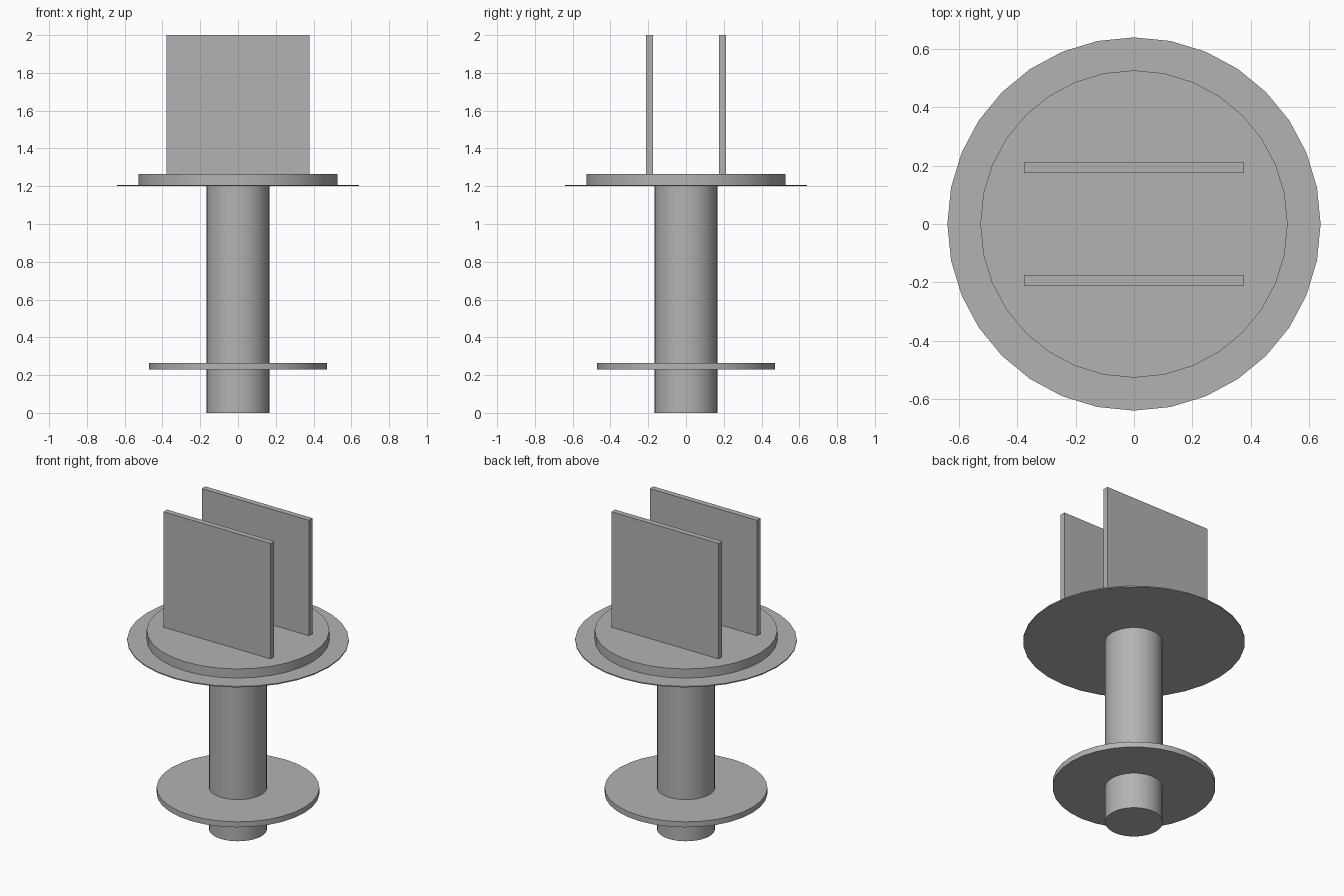
import bpy
import math

cube = bpy.data.objects.get("Cube")
if cube:
    bpy.data.objects.remove(cube, do_unlink=True)

grey = bpy.data.materials.new("plain grey")
grey.use_nodes = True
colour = (0.45, 0.45, 0.45, 1)
grey.diffuse_color = colour
grey.node_tree.nodes["Principled BSDF"].inputs["Base Color"].default_value = colour


def disc(name, radius, bottom, top):
    bpy.ops.mesh.primitive_cylinder_add(
        vertices=32, radius=radius, depth=top - bottom,
        location=(0, 0, (bottom + top) / 2))
    obj = bpy.context.object
    obj.name = name
    obj.data.materials.append(grey)
    bpy.ops.object.shade_smooth_by_angle(angle=math.radians(30))


def plate(name, y):
    bpy.ops.mesh.primitive_cube_add(size=1, location=(0, y, 1.63))
    obj = bpy.context.object
    obj.name = name
    obj.scale = (0.755, 0.036, 0.74)
    bpy.ops.object.transform_apply(location=False, rotation=False, scale=True)
    obj.data.materials.append(grey)


# Central post and its lower collar
disc("post", 0.167, 0, 1.205)
disc("lower_collar", 0.47, 0.23, 0.265)

# Thin flange under the thicker top platform
disc("thin_flange", 0.64, 1.2, 1.207)
disc("top_platform", 0.527, 1.205, 1.265)

# Pair of upright plates
plate("front_plate", -0.193)
plate("back_plate", 0.193)
